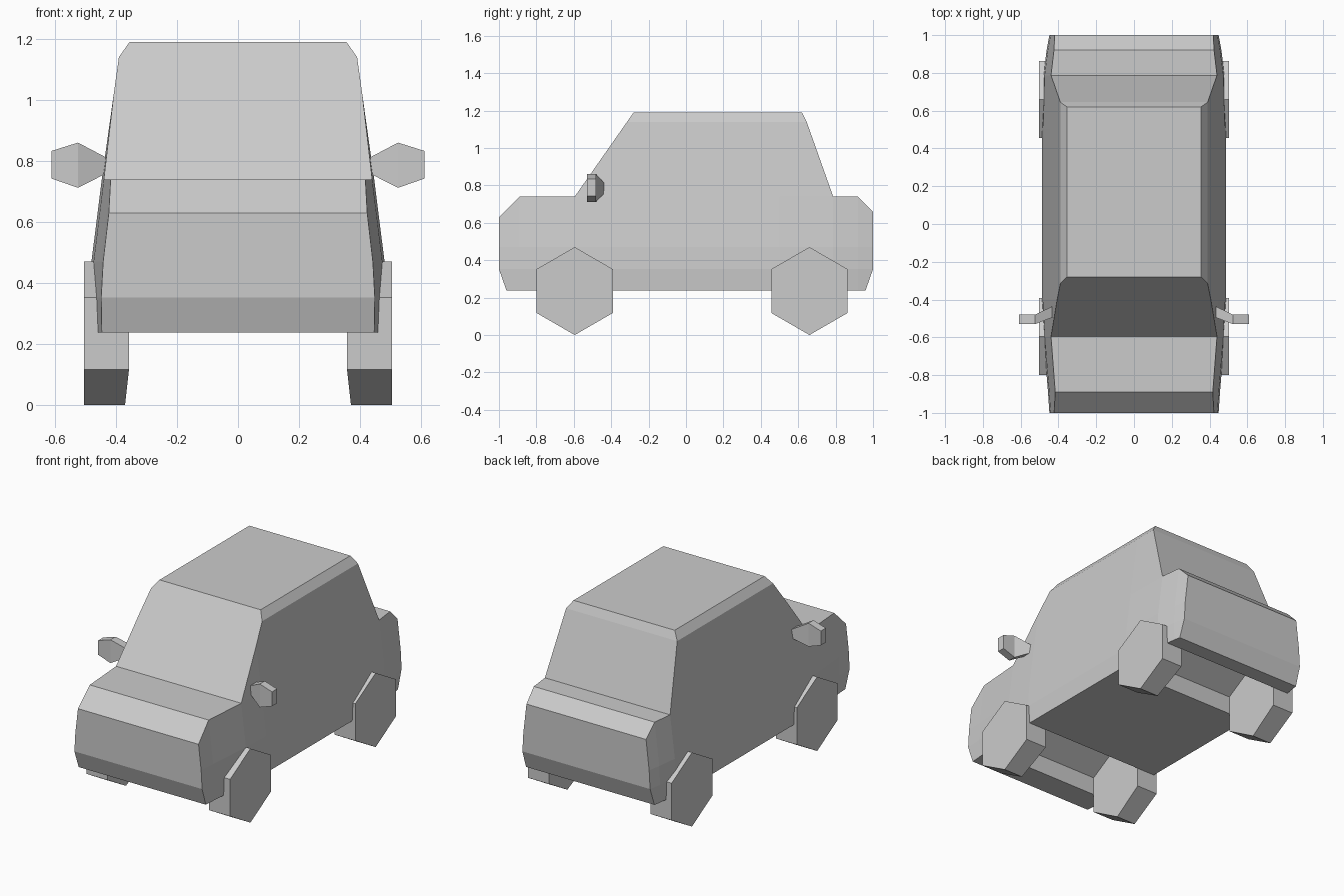
import bpy, bmesh
from mathutils import Vector

if "Cube" in bpy.data.objects:
    bpy.data.objects.remove(bpy.data.objects["Cube"])


def interp(table, t):
    if t <= table[0][0]:
        return table[0][1]
    for (a, va), (b, vb) in zip(table, table[1:]):
        if t <= b:
            return va + (vb - va) * (t - a) / (b - a)
    return table[-1][1]


def finish(bm, name):
    bmesh.ops.recalc_face_normals(bm, faces=bm.faces[:])
    me = bpy.data.meshes.new(name)
    bm.to_mesh(me)
    bm.free()
    ob = bpy.data.objects.new(name, me)
    bpy.context.collection.objects.link(ob)
    return ob


def loft(rings, name):
    bm = bmesh.new()
    rows = [[bm.verts.new(p) for p in ring] for ring in rings]
    n = len(rows[0])
    for a, b in zip(rows, rows[1:]):
        for i in range(n):
            j = (i + 1) % n
            bm.faces.new((a[i], a[j], b[j], b[i]))
    bm.faces.new(rows[0])
    bm.faces.new(rows[-1])
    return finish(bm, name)


AXLES = {"front": -0.595, "rear": 0.66}
HW, Z1, Z2, Z3 = 0.2035, 0.1175, 0.3525, 0.47  # hexagonal wheel outline


def arch(c):
    return [(c - HW, 0.238), (c - HW, Z2), (c, Z3), (c + HW, Z2), (c + HW, 0.238)]


# Body: side profile with wheel arches, extruded then shaped across its width
profile = [(-0.96, 0.238)] + arch(AXLES["front"]) + arch(AXLES["rear"]) + [
    (0.96, 0.238), (1, Z2), (1, 0.66), (0.92, 0.74), (0.787, 0.74),
    (0.645, 1.14), (0.62, 1.19), (-0.28, 1.19), (-0.315, 1.14),
    (-0.595, 0.74), (-0.89, 0.74), (-1, 0.63), (-1, Z2)]
width = [(0.238, 0.482), (Z2, 0.487), (Z3, 0.48), (0.74, 0.446), (1.14, 0.39), (1.19, 0.355)]
taper = [(-1, 0.92), (-0.89, 0.935), (-0.595, 0.985), (-0.4, 1), (0.5, 1),
         (0.787, 0.985), (0.92, 0.95), (1, 0.92)]

bm = bmesh.new()
side = bm.faces.new([bm.verts.new((-1, y, z)) for y, z in profile])
ext = bmesh.ops.extrude_face_region(bm, geom=[side], use_keep_orig=True)
for v in ext["geom"]:
    if isinstance(v, bmesh.types.BMVert):
        v.co.x = 1
cuts = [((0, 0, z), (0, 0, 1)) for z in (Z2, Z3, 0.74, 1.14)]
cuts += [((0, y, 0), (0, 1, 0)) for y in (-0.89, -0.595, -0.4, 0.5, 0.787, 0.92)]
for co, no in cuts:
    bmesh.ops.bisect_plane(bm, geom=bm.verts[:] + bm.edges[:] + bm.faces[:],
                           dist=1e-4, plane_co=co, plane_no=no)
for v in bm.verts:
    t = interp(taper, v.co.y) if v.co.z < 0.9 else 1
    v.co.x *= interp(width, v.co.z) * t
finish(bm, "body")

for s, label in ((-1, "left"), (1, "right")):
    # Hexagonal wheels, slightly narrower at the foot
    for end, c in AXLES.items():
        hexa = [(c, 0), (c + HW, Z1), (c + HW, Z2), (c, Z3), (c - HW, Z2), (c - HW, Z1)]
        inner = [(s * (0.37 if z == 0 else 0.357), y, z) for y, z in hexa]
        outer = [(s * 0.504, y, z) for y, z in hexa]
        loft([inner, outer], f"{end}_{label}_wheel")

    # Door mirrors: arm flaring into an angular housing
    sections = [(0.42, -0.49, -0.43, 0.765, 0.765, 0.805),
                (0.524, -0.53, -0.48, 0.712, 0.712, 0.86),
                (0.61, -0.53, -0.48, 0.742, 0.742, 0.833)]
    rings = [[(s * x, y0, z0), (s * x, y1, z0), (s * x, y1, z1), (s * x, y0, z1)]
             for x, y0, y1, z0, _, z1 in sections]
    loft(rings, f"{label}_door_mirror")
